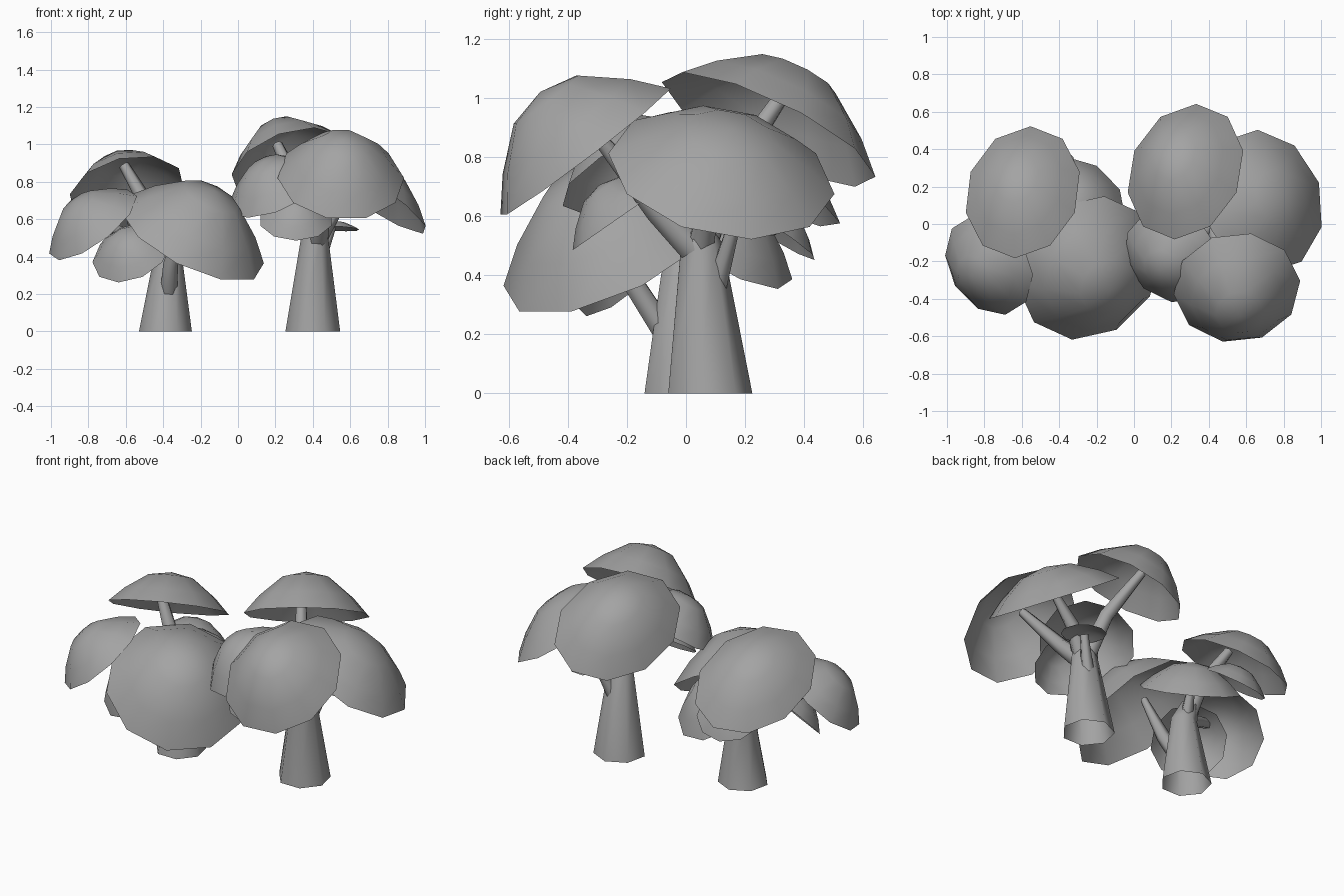
import bpy, bmesh, math
from mathutils import Vector, Matrix

if "Cube" in bpy.data.objects:
    bpy.data.objects.remove(bpy.data.objects["Cube"])

# one mid-grey for every part
GREY = bpy.data.materials.new("mid_grey")
GREY.diffuse_color = (0.37, 0.37, 0.37, 1)
GREY.use_nodes = True
GREY.node_tree.nodes["Principled BSDF"].inputs["Base Color"].default_value = GREY.diffuse_color


def finish(name, bm, angle):
    mesh = bpy.data.meshes.new(name)
    bm.to_mesh(mesh)
    bm.free()
    mesh.materials.append(GREY)
    obj = bpy.data.objects.new(name, mesh)
    bpy.context.collection.objects.link(obj)
    bpy.ops.object.select_all(action='DESELECT')
    obj.select_set(True)
    bpy.context.view_layer.objects.active = obj
    bpy.ops.object.shade_smooth_by_angle(angle=math.radians(angle))
    return obj


def ring(bm, centre, rot, rx, ry, sides, phase=0.0):
    out = []
    for i in range(sides):
        a = 2 * math.pi * (i + phase) / sides
        out.append(bm.verts.new(Vector(centre) + rot @ Vector((rx * math.cos(a), ry * math.sin(a), 0))))
    return out


def bridge(bm, a, b):
    n = len(a)
    for i in range(n):
        bm.faces.new((a[i], a[(i + 1) % n], b[(i + 1) % n], b[i]))


def canopy(name, centre, normal, radius, depth, across=None, heading=None, phase=0.0, sides=10):
    """Open leaf dome: rim facing along normal, long axis along heading (default downhill)."""
    bm = bmesh.new()
    c, n = Vector(centre), Vector(normal).normalized()
    h = Vector(heading) if heading else Vector((n.x, n.y, 0))
    u = (h - n * h.dot(n)).normalized()
    rot = Matrix((u, n.cross(u), n)).transposed()
    across = across or radius
    rings = [ring(bm, c + n * depth * z, rot, radius * r, across * r, sides, phase)
             for r, z in [(1, 0), (0.75, 0.42), (0.38, 0.87)]]
    for a, b in zip(rings, rings[1:]):
        bridge(bm, a, b)
    top = bm.verts.new(c + n * depth)
    last = rings[-1]
    for i in range(sides):
        bm.faces.new((last[i], last[(i + 1) % sides], top))
    finish(name, bm, 80)


def limb(name, points, sides, phase=0.0):
    """Tapered tube through (x, y, z, radius) points, open at the root."""
    bm = bmesh.new()
    pos = [Vector(p[:3]) for p in points]
    rings = []
    for i, p in enumerate(points):
        d = pos[min(i + 1, len(pos) - 1)] - pos[max(i - 1, 0)]
        if p[2] == 0:
            d = Vector((0, 0, 1))
        rot = Vector((0, 0, 1)).rotation_difference(d).to_matrix()
        rings.append(ring(bm, pos[i], rot, p[3], p[3], sides, phase))
    for a, b in zip(rings, rings[1:]):
        bridge(bm, a, b)
    bm.faces.new(rings[-1])
    finish(name, bm, 80)


def tree(prefix, trunk, branches, leaves):
    limb(prefix + "_trunk", trunk, 7, 1.75)
    for i, b in enumerate(branches):
        limb(f"{prefix}_branch_{i + 1}", b, 6)
    for i, leaf in enumerate(leaves):
        canopy(f"{prefix}_canopy_{i + 1}", *leaf)


Y = (0, 1, 0)

# Shorter tree on the left
tree("left_tree",
     [(-0.388, -0.01, 0, 0.145), (-0.375, -0.015, 0.4, 0.077), (-0.41, 0.0, 0.5, 0.055)],
     [[(-0.40, 0.0, 0.45, 0.055), (-0.47, 0.03, 0.65, 0.045), (-0.61, 0.1, 0.89, 0.028)],
      [(-0.37, -0.08, 0.22, 0.045), (-0.36, -0.17, 0.36, 0.04), (-0.29, -0.26, 0.62, 0.02)],
      [(-0.40, -0.02, 0.4, 0.045), (-0.55, -0.1, 0.5, 0.035), (-0.78, -0.2, 0.6, 0.02)],
      [(-0.38, 0.0, 0.4, 0.04), (-0.33, 0.12, 0.6, 0.02)]],
     [((-0.595, 0.17, 0.75), (-0.24, 0.52, 1), 0.395, 0.2, 0.315, Y),
      ((-0.245, -0.235, 0.505), (0.47, -0.47, 1), 0.43, 0.3, 0.41, None, 0.5),
      ((-0.775, -0.22, 0.57), (-0.68, -0.42, 0.9), 0.285, 0.17),
      ((-0.32, 0.11, 0.525), (0.3, 0.5, 0.8), 0.29, 0.16),
      ((-0.50, 0.27, 0.56), (-0.1, 0.5, 0.8), 0.2, 0.11),
      ((-0.57, -0.2, 0.42), (-0.3, -0.6, 0.65), 0.22, 0.13)])

# Taller tree on the right
tree("right_tree",
     [(0.4, 0.075, 0, 0.15), (0.41, 0.05, 0.5, 0.075), (0.42, 0.03, 0.56, 0.055)],
     [[(0.40, 0.05, 0.48, 0.055), (0.33, 0.15, 0.75, 0.045), (0.21, 0.32, 1.0, 0.028)],
      [(0.42, 0.04, 0.48, 0.06), (0.45, -0.1, 0.62, 0.045), (0.55, -0.32, 0.9, 0.025)],
      [(0.43, 0.05, 0.5, 0.05), (0.52, 0.08, 0.65, 0.04), (0.72, 0.12, 0.82, 0.02)],
      [(0.42, 0.0, 0.52, 0.045), (0.3, -0.1, 0.65, 0.035), (0.16, -0.19, 0.8, 0.02)],
      [(0.42, 0.1, 0.35, 0.04), (0.5, 0.16, 0.56, 0.025)]],
     [((0.275, 0.28, 0.895), (-0.36, 0.5, 1), 0.4, 0.245, 0.325, Y),
      ((0.55, -0.34, 0.82), (0.08, -0.76, 1), 0.37, 0.255, 0.34, None, 0.5),
      ((0.685, 0.12, 0.745), (0.66, 0.22, 1), 0.39, 0.185),
      ((0.205, -0.17, 0.755), (-0.4, -0.45, 0.95), 0.275, 0.185),
      ((0.31, -0.22, 0.6), (0, -0.57, 0.82), 0.2, 0.13),
      ((0.52, 0.18, 0.55), (0.05, 0.1, 1), 0.13, 0.04)])
